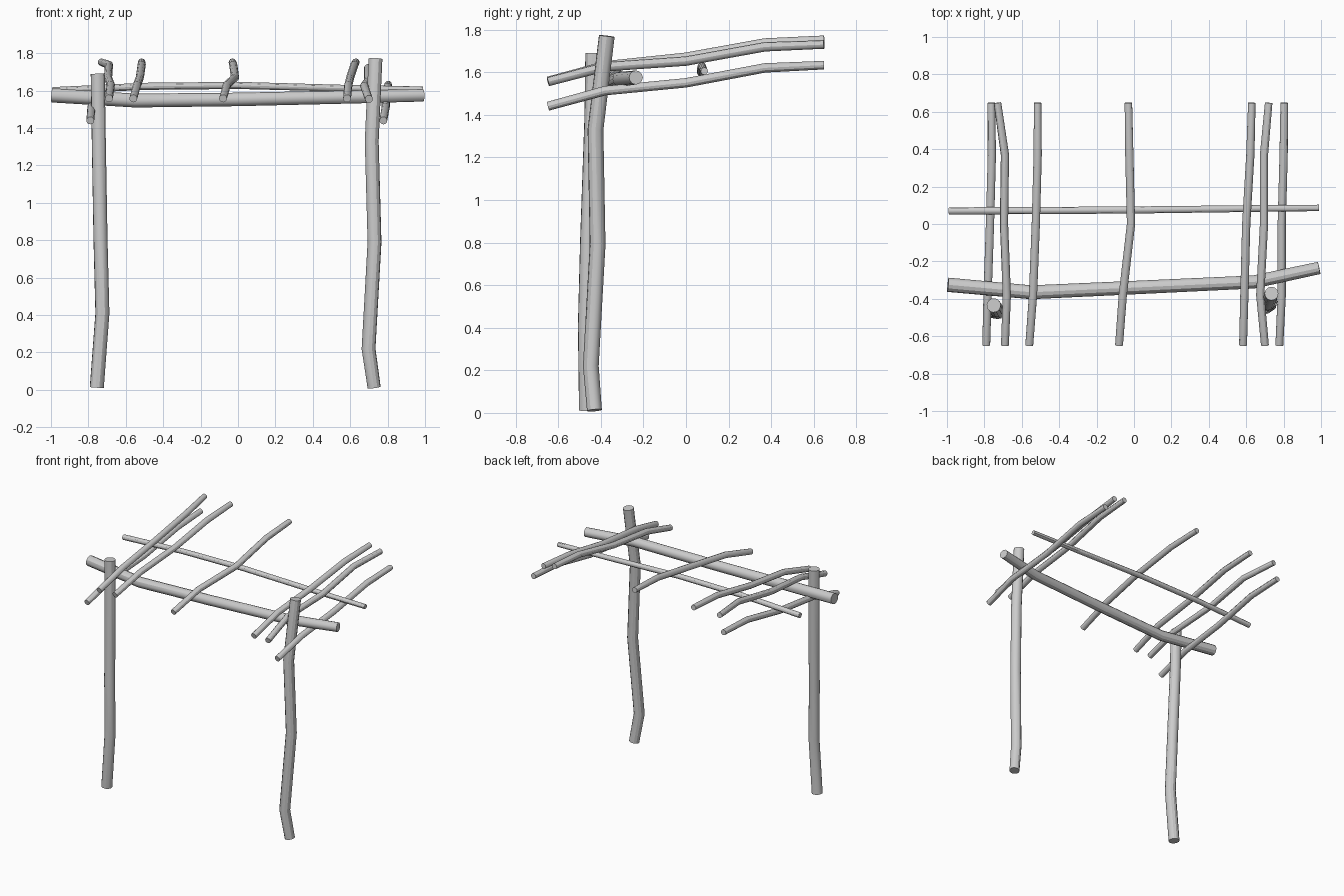
import bpy


def branch(name, points):
    """Round crooked pole through (x, y, z, radius) points, with flat capped ends."""
    curve = bpy.data.curves.new(name, 'CURVE')
    curve.dimensions = '3D'
    curve.bevel_depth = 1.0
    curve.bevel_resolution = 4
    curve.use_fill_caps = True
    spline = curve.splines.new('POLY')
    spline.points.add(len(points) - 1)
    for p, (x, y, z, r) in zip(spline.points, points):
        p.co = (x, y, z, 1)
        p.radius = r
    obj = bpy.data.objects.new(name, curve)
    bpy.context.collection.objects.link(obj)
    bpy.ops.object.select_all(action='DESELECT')
    obj.select_set(True)
    bpy.context.view_layer.objects.active = obj
    bpy.ops.object.convert(target='MESH')
    bpy.ops.object.shade_smooth_by_angle()


# Two upright posts
branch("left_post", [(-0.755, -0.465, 0.012, 0.038), (-0.725, -0.47, 0.41, 0.038),
                     (-0.735, -0.46, 0.80, 0.038), (-0.745, -0.44, 1.37, 0.038),
                     (-0.75, -0.435, 1.69, 0.038)])
branch("right_post", [(0.728, -0.43, 0.012, 0.035), (0.698, -0.447, 0.22, 0.037),
                      (0.73, -0.415, 0.79, 0.037), (0.715, -0.425, 1.33, 0.037),
                      (0.735, -0.372, 1.77, 0.037)])

# Heavy front beam and thin rear beam
branch("front_beam", [(-0.995, -0.325, 1.575, 0.038), (-0.55, -0.365, 1.547, 0.037),
                      (0.0, -0.34, 1.553, 0.036), (0.64, -0.31, 1.567, 0.035),
                      (0.99, -0.235, 1.575, 0.033)])
branch("rear_beam", [(-0.99, 0.07, 1.60, 0.019), (-0.5, 0.072, 1.623, 0.019),
                     (0.0, 0.075, 1.628, 0.019), (0.6, 0.082, 1.612, 0.018),
                     (0.99, 0.086, 1.605, 0.017)])

# Rafters: x at each bend, sharing the same side profile at different heights
YS = (-0.648, -0.38, 0.0, 0.37, 0.648)
LOW = (1.44, 1.513, 1.55, 1.62, 1.633)
MID = (1.555, 1.625, 1.652, 1.719, 1.73)
HIGH = (1.558, 1.63, 1.67, 1.737, 1.752)
RAFTERS = [
    ((-0.79, -0.783, -0.77, -0.76, -0.762), LOW),
    ((-0.69, -0.68, -0.695, -0.69, -0.73), HIGH),
    ((-0.56, -0.54, -0.525, -0.515, -0.515), HIGH),
    ((-0.08, -0.06, -0.016, -0.025, -0.03), HIGH),
    ((0.583, 0.59, 0.60, 0.622, 0.63), HIGH),
    ((0.70, 0.675, 0.695, 0.695, 0.72), MID),
    ((0.777, 0.79, 0.79, 0.80, 0.803), LOW),
]
for i, (xs, zs) in enumerate(RAFTERS, 1):
    branch(f"rafter_{i}", list(zip(xs, YS, zs, (0.021, 0.022, 0.022, 0.022, 0.02))))
